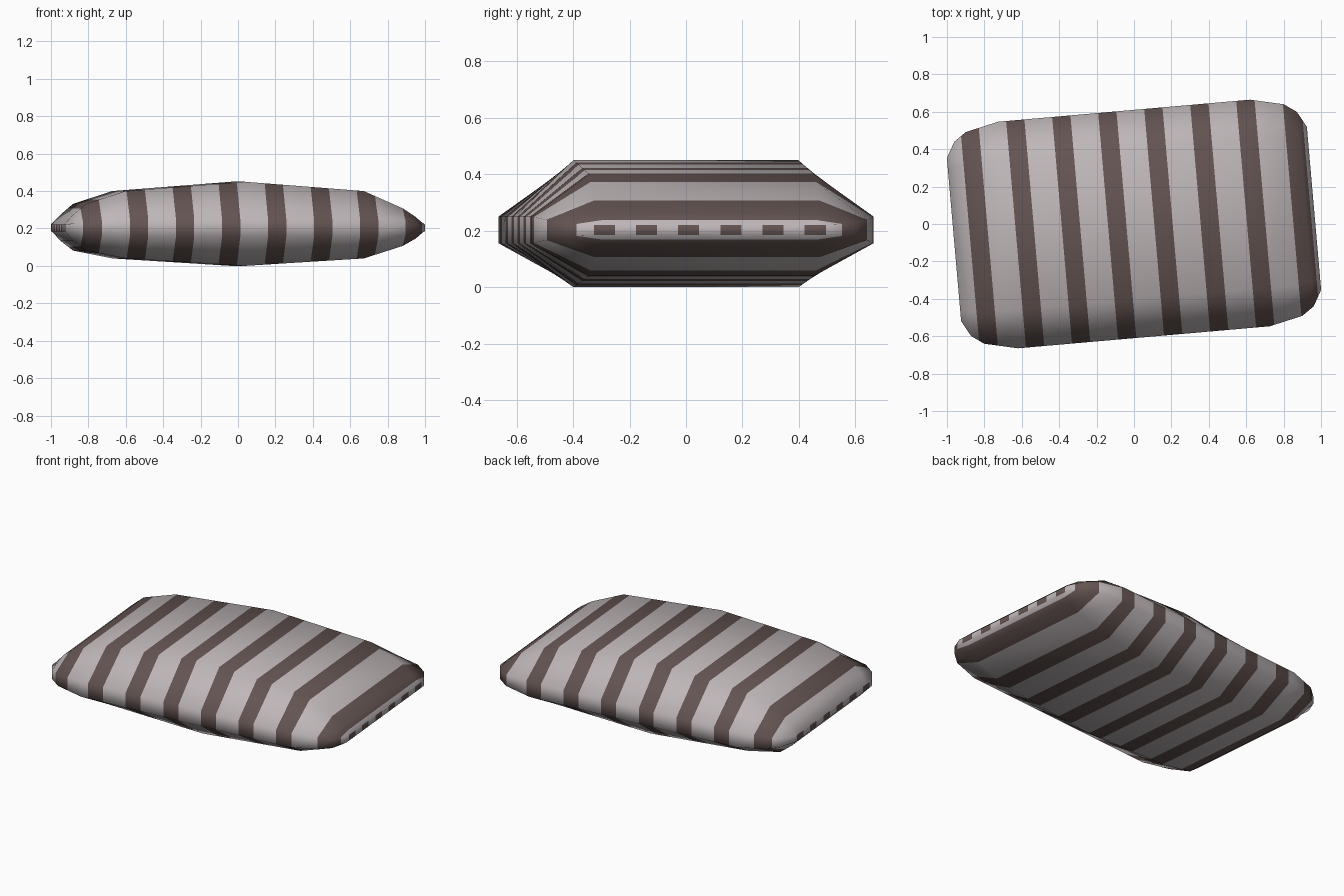
import bpy, bmesh, math
from mathutils import Matrix, Vector

if "Cube" in bpy.data.objects:
    bpy.data.objects.remove(bpy.data.objects["Cube"])

def material(name, rgb):
    m = bpy.data.materials.new(name)
    m.diffuse_color = (*rgb, 1)
    m.use_nodes = True
    m.node_tree.nodes["Principled BSDF"].inputs["Base Color"].default_value = m.diffuse_color
    return m

light = material("pale grey cloth", (0.52, 0.47, 0.48))
dark = material("brown stripe", (0.125, 0.088, 0.083))

# Half stations: rim x, crown x, rim y, crown y, rim half-height,
# crown half-height (right end, left end), crown centre z
STATIONS = [
    (0.000, 0.000, 0.608, 0.40, 0.047, 0.225, 0.225, 0.225),
    (0.676, 0.640, 0.608, 0.40, 0.047, 0.180, 0.180, 0.220),
    (0.853, 0.850, 0.568, 0.40, 0.036, 0.100, 0.125, 0.207),
    (0.919, 0.919, 0.522, 0.39, 0.026, 0.058, 0.070, 0.204),
    (0.966, 0.966, 0.438, 0.38, 0.018, 0.018, 0.018, 0.203),
]

def section(bm, s, sign):
    xr, xc, yr, yc, hr, h_right, h_left, zc = s
    h = h_right if sign > 0 else h_left
    zr = 0.203
    pts = [(xr, -yr, zr - hr), (xr, -yr, zr + hr), (xc, -yc, zc + h), (xc, yc, zc + h),
           (xr, yr, zr + hr), (xr, yr, zr - hr), (xc, yc, zc - h), (xc, -yc, zc - h)]
    return [bm.verts.new((sign * x, y, z)) for x, y, z in pts]

# Cushion body lofted from end to end
bm = bmesh.new()
rings = [section(bm, s, -1) for s in reversed(STATIONS[1:])]
rings += [section(bm, s, 1) for s in STATIONS]
for a, b in zip(rings, rings[1:]):
    for i in range(8):
        j = (i + 1) % 8
        bm.faces.new((a[i], a[j], b[j], b[i]))
bm.faces.new(rings[0])
bm.faces.new(rings[-1])
bmesh.ops.recalc_face_normals(bm, faces=bm.faces)
bm.normal_update()

# Keep the soft shading of the uncut cushion
soft = bm.verts.layers.float_vector.new("soft")
for v in bm.verts:
    v[soft] = v.normal

# Cut the stripes across the cushion
PITCH, FIRST, HALF = 0.247, 0.157, 0.049
def cut(geom, co, no):
    bmesh.ops.bisect_plane(bm, geom=geom, plane_co=co, plane_no=no, dist=1e-5)

for k in range(-4, 4):
    for side in (-HALF, HALF):
        cut(bm.verts[:] + bm.edges[:] + bm.faces[:], (FIRST + k * PITCH + side, 0, 0), (1, 0, 0))

# Cut the small dashes on both thin end rims
def on_end(f):
    return abs(f.calc_center_median().x) > 0.9655

for k in range(-6, 7):
    ends = [f for f in bm.faces if on_end(f)]
    geom = list({v for f in ends for v in f.verts}) + list({e for f in ends for e in f.edges}) + ends
    cut(geom, (0, k * 0.075 + 0.0375, 0), (0, 1, 0))

# Colour by stripe position
for f in bm.faces:
    f.smooth = True
    c = f.calc_center_median()
    if on_end(f):
        f.material_index = round(c.y / 0.075) % 2
    else:
        off = (c.x - FIRST + PITCH / 2) % PITCH - PITCH / 2
        f.material_index = int(abs(off) < HALF)

turn = Matrix.Rotation(math.radians(5), 3, 'Z')
normals = [(turn @ Vector(v[soft])).normalized() for v in bm.verts]
bmesh.ops.transform(bm, matrix=turn.to_4x4(), verts=bm.verts)
bm.verts.layers.float_vector.remove(soft)

mesh = bpy.data.meshes.new("striped_cushion")
bm.to_mesh(mesh)
bm.free()
mesh.materials.append(light)
mesh.materials.append(dark)
mesh.normals_split_custom_set_from_vertices(normals)
cushion = bpy.data.objects.new("striped_cushion", mesh)
bpy.context.collection.objects.link(cushion)
